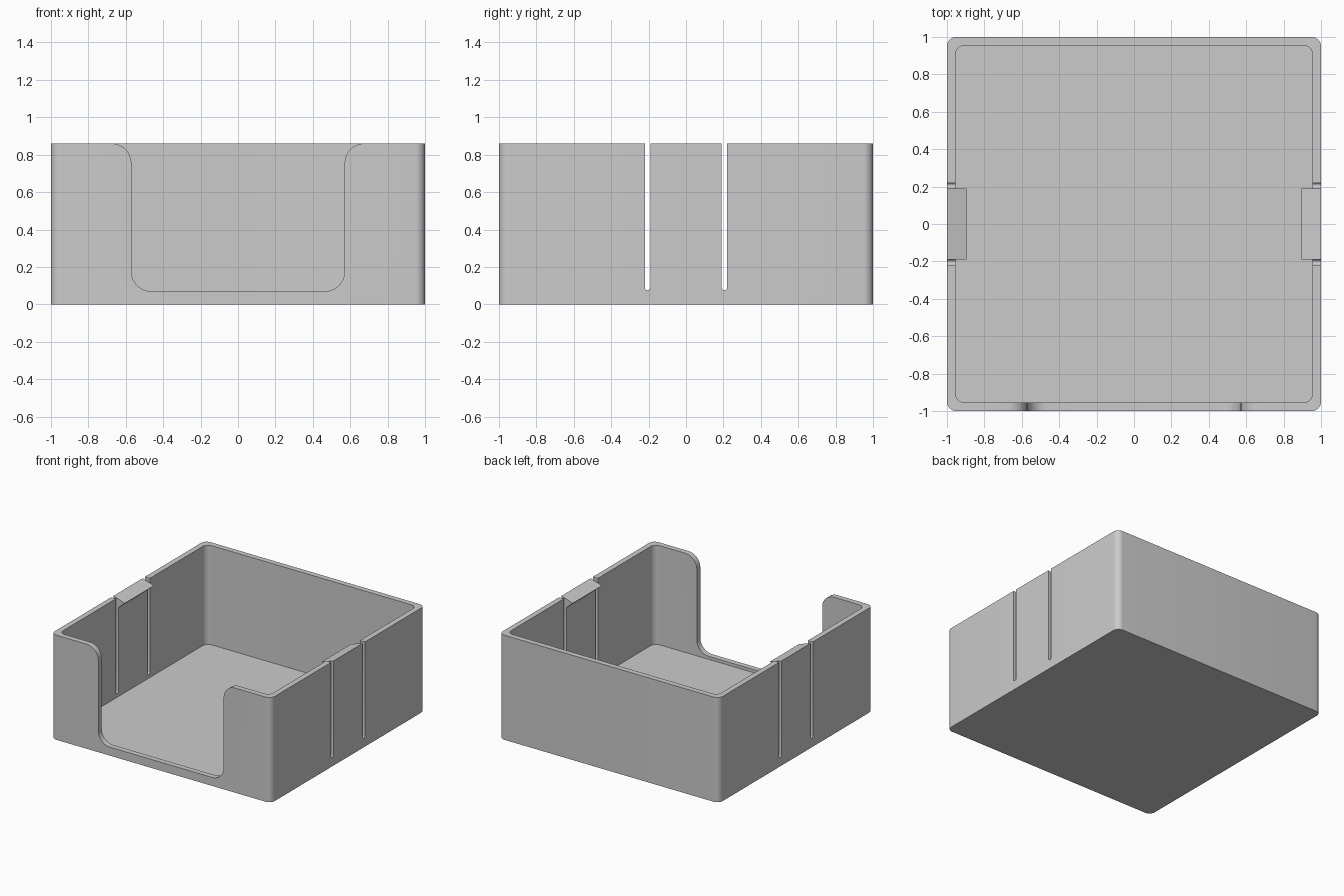
import bpy, bmesh, math
from mathutils import Vector

if "Cube" in bpy.data.objects:
    bpy.data.objects.remove(bpy.data.objects["Cube"])

H, WALL, FLOOR = 0.86, 0.045, 0.045

plastic = bpy.data.materials.new("grey plastic")
plastic.diffuse_color = (0.6, 0.6, 0.6, 1)
plastic.use_nodes = True
plastic.node_tree.nodes["Principled BSDF"].inputs["Base Color"].default_value = plastic.diffuse_color


def arc(cx, cy, r, a0, a1, n=8):
    return [(cx + r * math.cos(math.radians(a0 + (a1 - a0) * i / n)),
             cy + r * math.sin(math.radians(a0 + (a1 - a0) * i / n))) for i in range(n + 1)]


def rounded_square(h, r):
    c = h - r
    return (arc(c, c, r, 0, 90) + arc(-c, c, r, 90, 180)
            + arc(-c, -c, r, 180, 270) + arc(c, -c, r, 270, 360))


def prism(name, pts, place, depth):
    """Extrude a 2D outline; place maps (u, v) to 3D, depth is the extrusion vector."""
    bm = bmesh.new()
    face = bm.faces.new([bm.verts.new(place(u, v)) for u, v in pts])
    ext = bmesh.ops.extrude_face_region(bm, geom=[face])
    bmesh.ops.translate(bm, vec=Vector(depth),
                        verts=[g for g in ext["geom"] if isinstance(g, bmesh.types.BMVert)])
    bmesh.ops.recalc_face_normals(bm, faces=bm.faces)
    mesh = bpy.data.meshes.new(name)
    bm.to_mesh(mesh)
    bm.free()
    mesh.materials.append(plastic)
    obj = bpy.data.objects.new(name, mesh)
    bpy.context.collection.objects.link(obj)
    return obj


def combine(target, tool, operation):
    mod = target.modifiers.new(operation.lower(), 'BOOLEAN')
    mod.operation, mod.object, mod.solver = operation, tool, 'EXACT'
    bpy.context.view_layer.objects.active = target
    bpy.ops.object.modifier_apply(modifier=mod.name)
    bpy.data.objects.remove(tool, do_unlink=True)


# Open tray with rounded upright corners
tray = prism("tray", rounded_square(1.0, 0.05), lambda u, v: (u, v, 0), (0, 0, H))
cavity = prism("cavity_cutter", rounded_square(1 - WALL, 0.05),
               lambda u, v: (u, v, FLOOR), (0, 0, 1.2))
combine(tray, cavity, 'DIFFERENCE')

# Wide front opening with rounded bottom and flared top corners
W, B, R = 0.57, 0.07, 0.105
right = arc(W - R, B + R, R, -90, 0) + arc(W + R, H - R, R, 180, 90) + [(W + R, 1.0)]
opening = right + [(-x, z) for x, z in reversed(right)]
combine(tray, prism("opening_cutter", opening, lambda u, v: (u, -1.1, v), (0, 0.2, 0)), 'DIFFERENCE')

for s in (-1, 1):
    # Catch ridge on the inside of each spring tab
    ridge = [(0.98, 0.9), (0.895, 0.9), (0.895, 0.828), (0.955, 0.775), (0.98, 0.753)]
    combine(tray, prism("catch", ridge, lambda u, v: (s * u, -0.205, v), (0, 0.41, 0)), 'UNION')
    # Sloped top of the tab
    slope = [(0.8, 0.797), (1.1, 0.891), (1.1, 1.1), (0.8, 1.1)]
    combine(tray, prism("slope_cutter", slope, lambda u, v: (s * u, -0.205, v), (0, 0.41, 0)), 'DIFFERENCE')
    # Round-bottomed slots either side of the tab
    for y in (-0.205, 0.205):
        slot = arc(y, 0.09, 0.015, 180, 360) + [(y + 0.015, 1.2), (y - 0.015, 1.2)]
        combine(tray, prism("slot_cutter", slot, lambda u, v: (s * 0.85, u, v), (s * 0.3, 0, 0)), 'DIFFERENCE')

bpy.ops.object.select_all(action='DESELECT')
tray.select_set(True)
bpy.context.view_layer.objects.active = tray
bpy.ops.object.shade_smooth_by_angle(angle=math.radians(30))
